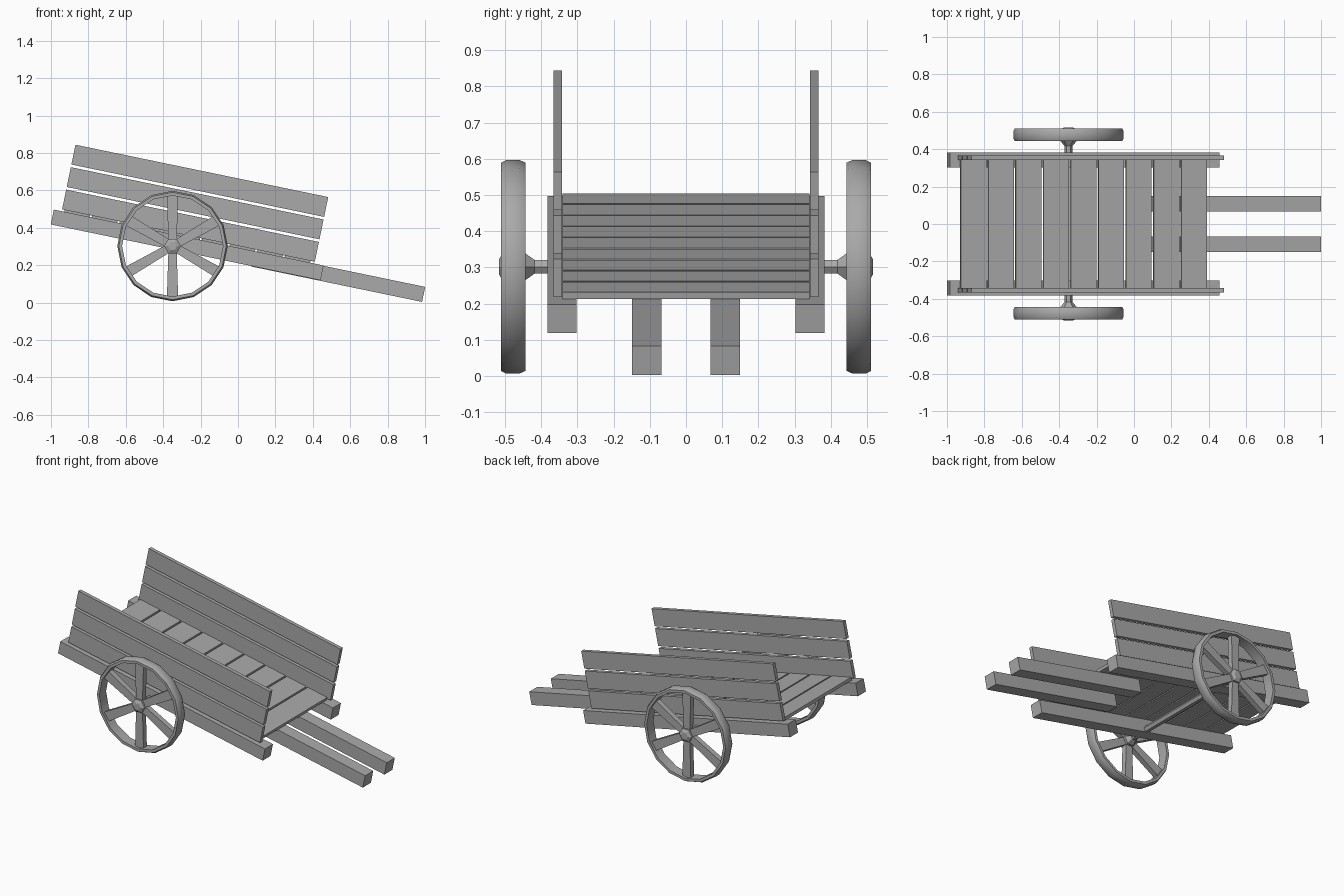
import bpy, bmesh, math
from mathutils import Matrix, Vector

cube = bpy.data.objects.get("Cube")
if cube:
    bpy.data.objects.remove(cube)

mat = bpy.data.materials.new("weathered grey wood")
mat.use_nodes = True
GREY = (0.4, 0.4, 0.4, 1)
mat.diffuse_color = GREY
mat.node_tree.nodes["Principled BSDF"].inputs["Base Color"].default_value = GREY

TILT = Matrix.Rotation(math.radians(11.7), 4, 'Y')
AXLE = Vector((-0.35, 0, 0.302))


def finish(name, bm, matrix=Matrix(), smooth=False):
    bmesh.ops.transform(bm, matrix=matrix, verts=bm.verts)
    bmesh.ops.recalc_face_normals(bm, faces=bm.faces)
    mesh = bpy.data.meshes.new(name)
    bm.to_mesh(mesh)
    bm.free()
    mesh.materials.append(mat)
    ob = bpy.data.objects.new(name, mesh)
    bpy.context.collection.objects.link(ob)
    if smooth:
        bpy.ops.object.select_all(action='DESELECT')
        ob.select_set(True)
        bpy.context.view_layer.objects.active = ob
        bpy.ops.object.shade_smooth_by_angle(angle=math.radians(40))
    return ob


def board(name, x, y, z):
    """Box given by its ranges in the frame of the tilted cart body."""
    bm = bmesh.new()
    bmesh.ops.create_cube(bm, size=1)
    for v in bm.verts:
        v.co = [r[0] if c < 0 else r[1] for c, r in zip(v.co, (x, y, z))]
    return finish(name, bm, TILT)


def lathe(name, profile, sides, closed=False, smooth=False):
    """Spin (y, radius) points about the axle; open profiles get end caps."""
    bm = bmesh.new()
    rings = []
    for y, r in profile:
        angles = [math.tau * i / sides for i in range(sides)]
        rings.append([bm.verts.new((r * math.cos(a), y, r * math.sin(a))) for a in angles])
    pairs = list(zip(rings, rings[1:]))
    if closed:
        pairs.append((rings[-1], rings[0]))
    else:
        bm.faces.new(rings[0])
        bm.faces.new(rings[-1])
    for a, b in pairs:
        for i in range(sides):
            j = (i + 1) % sides
            bm.faces.new((a[i], a[j], b[j], b[i]))
    return finish(name, bm, Matrix.Translation(AXLE), smooth)


# Deck of nine cross planks
pitch = 0.1505
for i in range(9):
    start = -1.009 + i * pitch
    board(f"deck_plank_{i + 1}", (start, start + pitch - 0.011), (-0.341, 0.341), (0.287, 0.306))

# Parts repeated on both sides
for side, s in (("left", 1), ("right", -1)):
    def across(a, b):
        return sorted((s * a, s * b))

    board(f"{side}_rail", (-1.065, 0.408), across(0.302, 0.382), (0.206, 0.287))
    board(f"{side}_handle", (0.03, 0.963), across(0.068, 0.149), (0.203, 0.285))
    for i in range(3):
        low = 0.297 + i * 0.1225
        board(f"{side}_side_plank_{i + 1}", (-1.022, 0.358), across(0.342, 0.366), (low, low + 0.108))

    # Wheel rim with a crowned tread
    rim = [(0.443, 0.27), (0.443, 0.287), (0.46, 0.295), (0.495, 0.295), (0.511, 0.287), (0.511, 0.27)]
    lathe(f"{side}_wheel_rim", [(s * y, r) for y, r in rim], 16, closed=True, smooth=True)

    # Hub flaring out from the axle
    hub = [(0.418, 0.022), (0.446, 0.045), (0.505, 0.045), (0.516, 0.024)]
    lathe(f"{side}_hub", [(s * y, r) for y, r in hub], 6)

    # Six tapered spokes
    bm = bmesh.new()
    for k in range(6):
        made = bmesh.ops.create_cube(bm, size=1)["verts"]
        for v in made:
            outer = v.co.z > 0
            v.co.x *= 0.06 if outer else 0.044
            v.co.y = v.co.y * 0.034 + s * 0.477
            v.co.z = 0.275 if outer else 0.02
        bmesh.ops.rotate(bm, verts=made, matrix=Matrix.Rotation(k * math.tau / 6, 3, 'Y'))
    finish(f"{side}_spokes", bm, Matrix.Translation(AXLE))

# Axle joining the wheels
lathe("axle", [(-0.43, 0.021), (0.43, 0.021)], 6)
